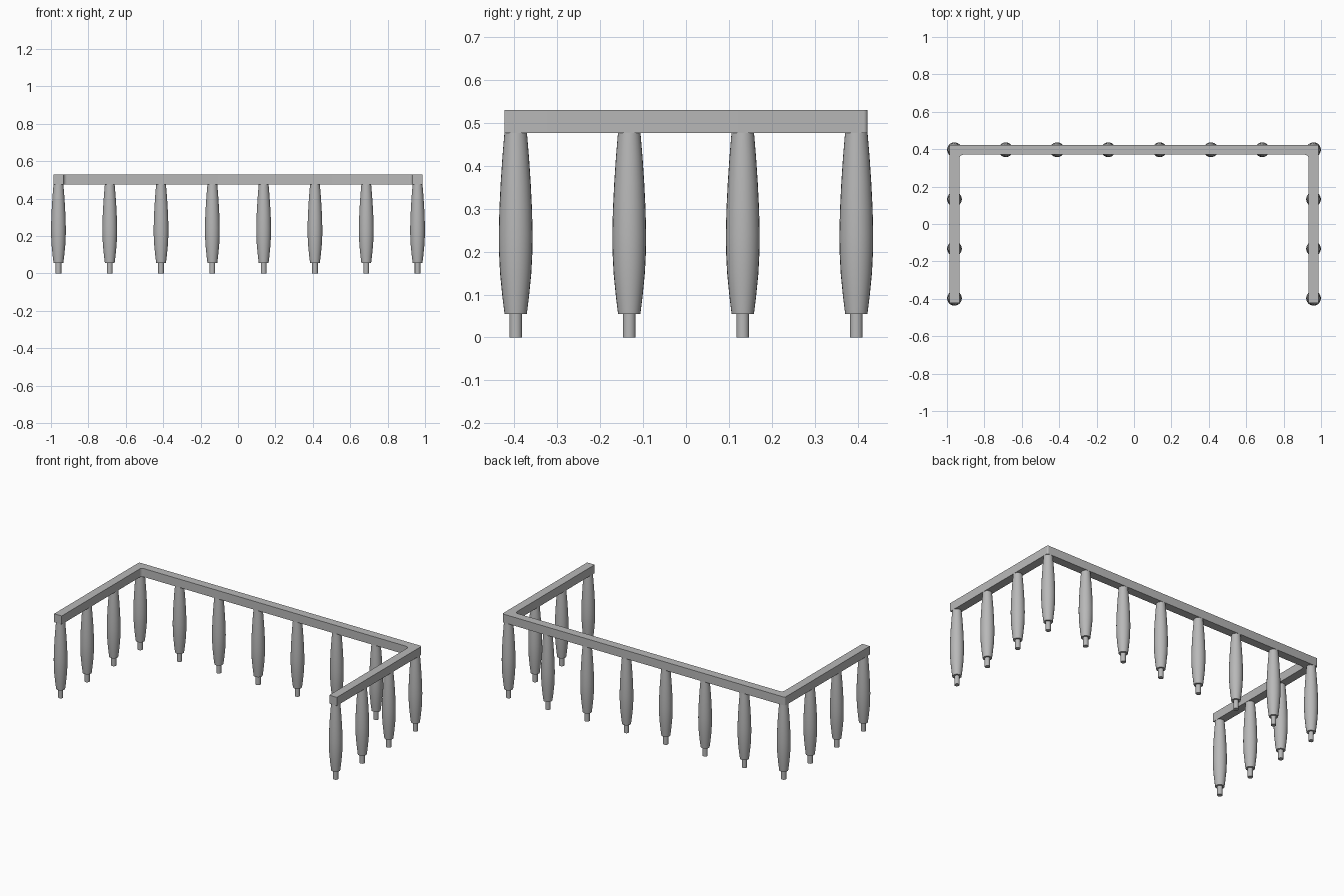
import bpy, bmesh, math
from mathutils import Vector

cube = bpy.data.objects.get("Cube")
if cube:
    bpy.data.objects.remove(cube, do_unlink=True)

GREY = (0.48, 0.48, 0.48, 1)
mat = bpy.data.materials.new("plain grey")
mat.use_nodes = True
mat.diffuse_color = GREY
mat.node_tree.nodes["Principled BSDF"].inputs["Base Color"].default_value = GREY

X, Y = 0.96, 0.397            # centre lines of the side and end spindles
HALF = 0.0265                 # half width of the rail
RAIL_Z, RAIL_H = 0.477, 0.053


def finish(bm, name):
    """Turn a bmesh into a smooth-shaded object with crisp edges."""
    bmesh.ops.recalc_face_normals(bm, faces=bm.faces)
    mesh = bpy.data.meshes.new(name)
    bm.to_mesh(mesh)
    bm.free()
    mesh.materials.append(mat)
    obj = bpy.data.objects.new(name, mesh)
    bpy.context.collection.objects.link(obj)
    bpy.ops.object.select_all(action="DESELECT")
    obj.select_set(True)
    bpy.context.view_layer.objects.active = obj
    bpy.ops.object.shade_smooth_by_angle(angle=math.radians(35))
    return obj


def lathe(profile, name, sides=24):
    """Spin a radius/height profile round the z axis."""
    bm = bmesh.new()
    verts = [bm.verts.new((r, 0, z)) for r, z in profile]
    edges = [bm.edges.new(pair) for pair in zip(verts, verts[1:])]
    bmesh.ops.spin(bm, geom=verts + edges, cent=(0, 0, 0), axis=(0, 0, 1),
                   angle=math.tau, steps=sides)
    bmesh.ops.remove_doubles(bm, verts=bm.verts, dist=0.0001)
    return finish(bm, name)


def rounded(corner, before, after, radius, steps=5):
    """Fillet one right-angled corner of an outline."""
    c = Vector(corner)
    a = (Vector(before) - c).normalized() * radius
    b = (Vector(after) - c).normalized() * radius
    turn = [math.pi / 2 * i / steps for i in range(steps + 1)]
    return [c + a * (1 - math.sin(t)) + b * (1 - math.cos(t)) for t in turn]


# U-shaped top rail, open at the front
xo, xi, yo, yi, yf = X + HALF, X - HALF, Y + HALF, Y - HALF, -Y - HALF
outline = [Vector((-xo, yf))]
outline += rounded((-xo, yo), (-xo, yf), (xo, yo), 0.01)
outline += rounded((xo, yo), (-xo, yo), (xo, yf), 0.01)
outline += [Vector((xo, yf)), Vector((xi, yf))]
outline += rounded((xi, yi), (xi, yf), (-xi, yi), 0.02)
outline += rounded((-xi, yi), (xi, yi), (-xi, yf), 0.02)
outline += [Vector((-xi, yf))]
bm = bmesh.new()
base = bm.faces.new([bm.verts.new((p.x, p.y, RAIL_Z)) for p in outline])
top = bmesh.ops.extrude_face_region(bm, geom=[base], use_keep_orig=True)["geom"]
bmesh.ops.translate(bm, vec=(0, 0, RAIL_H),
                    verts=[v for v in top if isinstance(v, bmesh.types.BMVert)])
finish(bm, "top_rail")

# Turned spindle with a narrow foot peg
spindle = lathe([(0, 0), (0.015, 0), (0.015, 0.055), (0.026, 0.055), (0.031, 0.095),
                 (0.0365, 0.15), (0.039, 0.2), (0.0395, 0.24), (0.038, 0.3),
                 (0.035, 0.36), (0.031, 0.42), (0.026, 0.48), (0, 0.48)], "spindle")

# Eight spindles along the back, three more down each side
spots = [(-X + 2 * X * i / 7, Y) for i in range(8)]
spots += [(side * X, -Y + 2 * Y * i / 3) for side in (-1, 1) for i in range(3)]
for i, (x, y) in enumerate(spots):
    obj = spindle if i == 0 else spindle.copy()
    if i:
        bpy.context.collection.objects.link(obj)
    obj.name = f"spindle_{i + 1}"
    obj.location = (x, y, 0)
